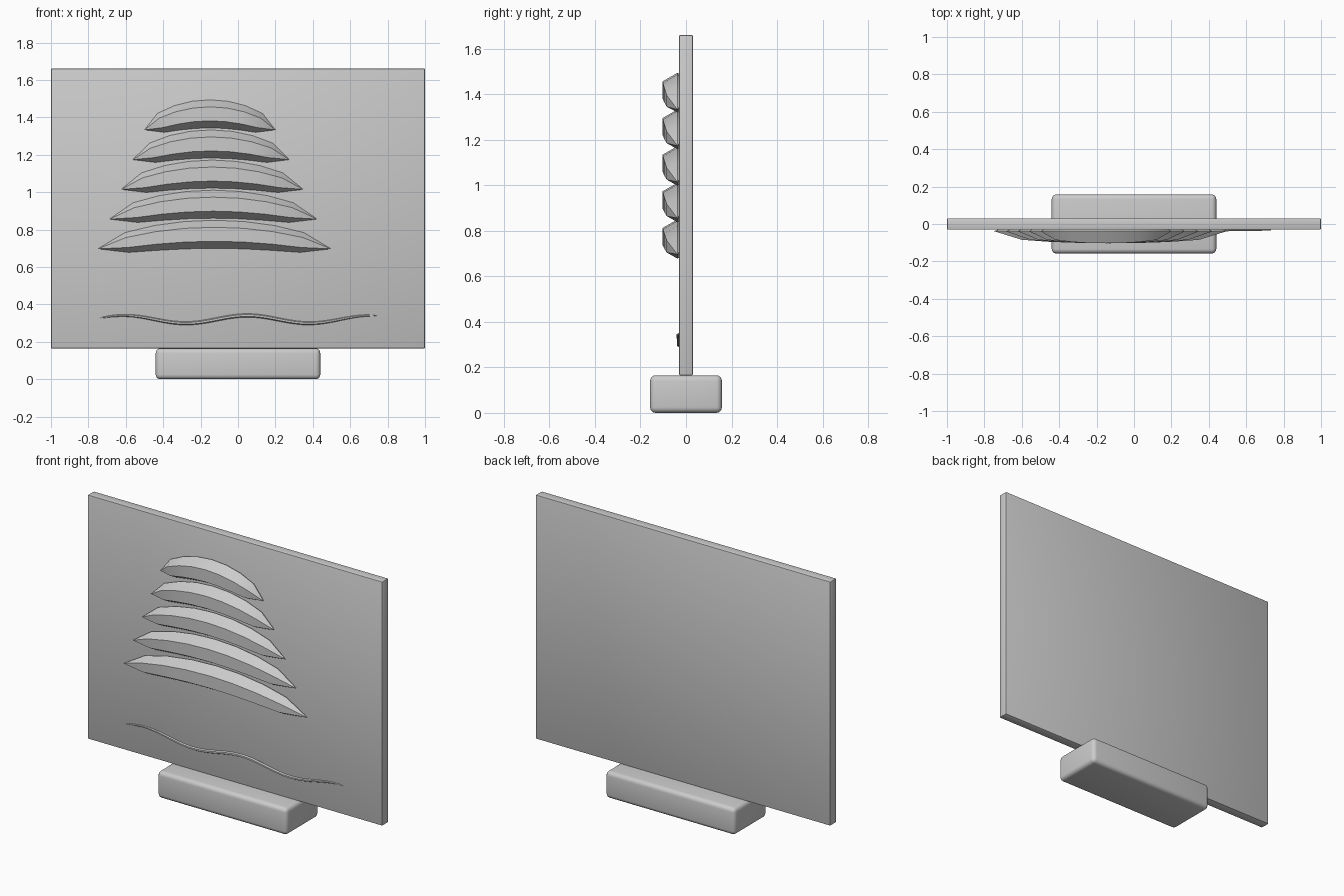
import bpy, bmesh, math
from mathutils import Vector

old = bpy.data.objects.get("Cube")
if old:
    bpy.data.objects.remove(old, do_unlink=True)

GREY = (0.6, 0.6, 0.6, 1)
mat = bpy.data.materials.new("plain grey")
mat.use_nodes = True
mat.diffuse_color = GREY
mat.node_tree.nodes["Principled BSDF"].inputs["Base Color"].default_value = GREY


def finish(name, bm):
    bmesh.ops.recalc_face_normals(bm, faces=bm.faces)
    mesh = bpy.data.meshes.new(name)
    bm.to_mesh(mesh)
    bm.free()
    mesh.materials.append(mat)
    obj = bpy.data.objects.new(name, mesh)
    bpy.context.collection.objects.link(obj)
    bpy.ops.object.select_all(action="DESELECT")
    obj.select_set(True)
    bpy.context.view_layer.objects.active = obj
    bpy.ops.object.shade_smooth_by_angle(angle=math.radians(30))
    return obj


def slab(name, size, z, bevel, segments):
    bm = bmesh.new()
    bmesh.ops.create_cube(bm, size=1)
    bmesh.ops.scale(bm, vec=size, verts=bm.verts)
    bmesh.ops.translate(bm, vec=(0, 0, z), verts=bm.verts)
    bmesh.ops.bevel(bm, geom=bm.edges[:], offset=bevel, segments=segments,
                    profile=0.5, affect="EDGES")
    return finish(name, bm)


def tube(name, path, radii, y, sides=6):
    """Tapered tube along an (x, z) path; its end rings shrink to points."""
    bm = bmesh.new()
    rings = []
    for i, (x, z) in enumerate(path):
        a, b = path[max(i - 1, 0)], path[min(i + 1, len(path) - 1)]
        tangent = Vector((b[0] - a[0], b[1] - a[1])).normalized()
        up = Vector((-tangent.y, 0, tangent.x))
        centre = Vector((x, y, z))
        if radii[i] == 0:
            rings.append([bm.verts.new(centre)] * sides)
            continue
        ring = []
        for k in range(sides):
            angle = math.tau * k / sides
            ring.append(bm.verts.new(centre + radii[i] * (
                up * math.cos(angle) + Vector((0, math.sin(angle), 0)))))
        rings.append(ring)
    for r, s in zip(rings, rings[1:]):
        for k in range(sides):
            n = (k + 1) % sides
            corners = dict.fromkeys((r[k], r[n], s[n], s[k]))
            bm.faces.new(list(corners))
    return finish(name, bm)


# Foot and upright panel
slab("base_block", (0.88, 0.316, 0.165), 0.0825, 0.025, 4)
slab("back_panel", (2, 0.06, 1.497), 0.9125, 0.006, 2)

# Stack of arched ribs, widening downwards
STEPS = 8
for i in range(5):
    centre_x = -0.15 + 0.006 * i
    half = 0.35 + 0.0685 * i
    tip_z = 1.333 - 0.159 * i
    rise = 0.086 - 0.002 * i
    ts = [2 * k / STEPS - 1 for k in range(STEPS + 1)]
    path = [(centre_x + half * t, tip_z + rise * (1 - t * t)) for t in ts]
    radii = [0.075 * (1 - t * t) ** 0.4 for t in ts]
    tube(f"arched_rib_{i + 1}", path, radii, -0.038)

# Thin wavy line below the ribs
COUNT = 48
path, radii = [], []
for k in range(COUNT + 1):
    t = 2 * k / COUNT - 1
    x = 0.745 * t
    path.append((x, 0.32 + 0.021 * math.cos(math.tau * (x - 0.05) / 0.66)))
    radii.append(0.01 * (1 - t * t) ** 0.4)
tube("wavy_line", path, radii, -0.032)
